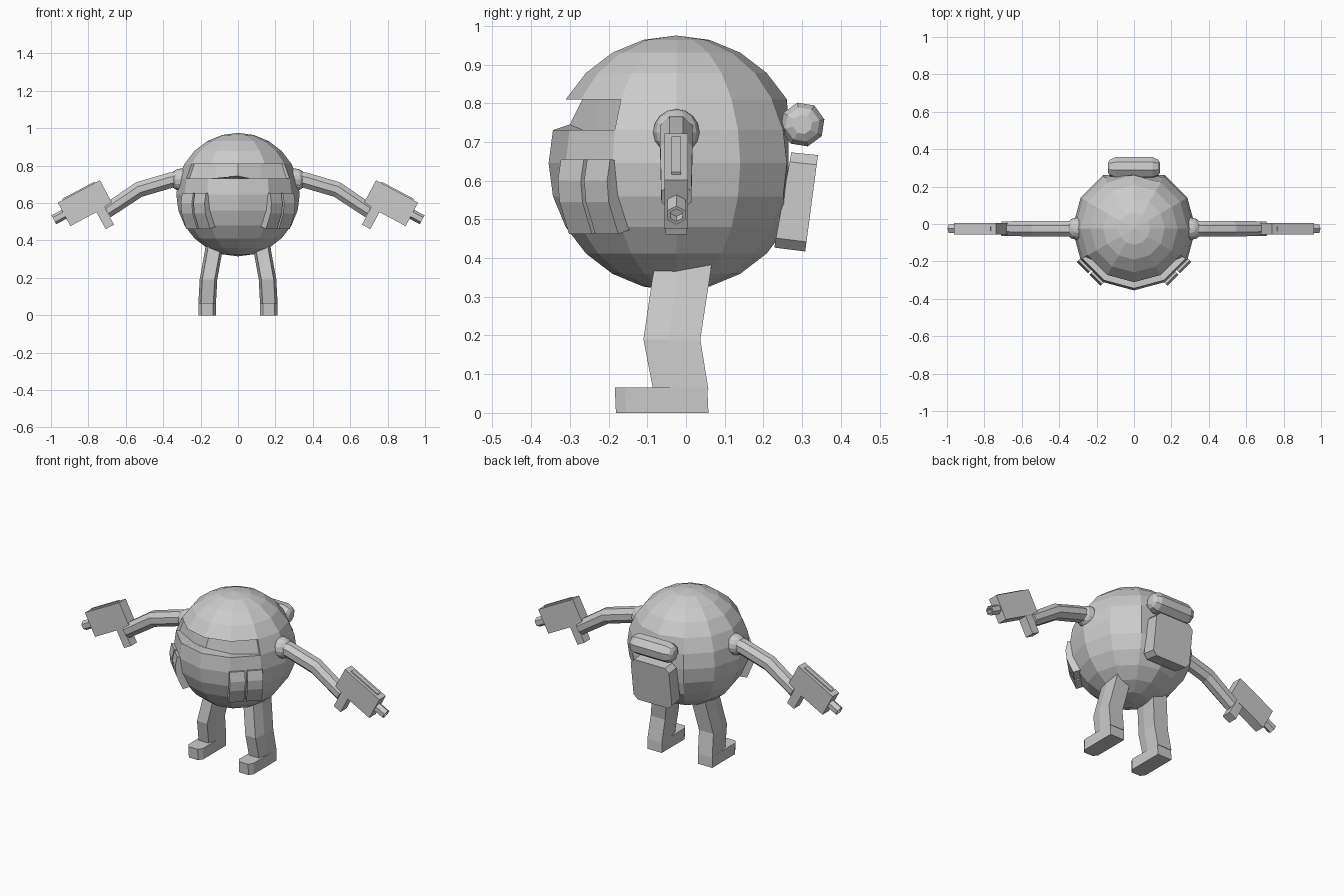
import bpy, bmesh
from math import sin, cos, pi, atan2, radians
from mathutils import Vector, Matrix

if "Cube" in bpy.data.objects:
    bpy.data.objects.remove(bpy.data.objects["Cube"])

CY, CZ, R = -0.025, 0.645, 0.33   # body centre and radius


def finish(bm, name, mirror=False, matrix=None):
    if matrix:
        bm.transform(matrix)
    bmesh.ops.recalc_face_normals(bm, faces=bm.faces)
    me = bpy.data.meshes.new(name)
    bm.to_mesh(me)
    bm.free()
    ob = bpy.data.objects.new(name, me)
    bpy.context.collection.objects.link(ob)
    if mirror:
        m = ob.modifiers.new("mirror", 'MIRROR')
        m.use_axis[0] = True
    return ob


def loft(name, rings, mirror=False, matrix=None):
    """Skin a list of equal-length rings and cap both ends."""
    bm = bmesh.new()
    vr = [[bm.verts.new(p) for p in ring] for ring in rings]
    n = len(rings[0])
    for a, b in zip(vr, vr[1:]):
        for i in range(n):
            j = (i + 1) % n
            bm.faces.new((a[i], a[j], b[j], b[i]))
    bm.faces.new(vr[0])
    bm.faces.new(vr[-1])
    return finish(bm, name, mirror, matrix)


def box(name, u, y, v, mirror=True, matrix=None):
    rings = [[(a, y[0], v[0]), (a, y[1], v[0]), (a, y[1], v[1]), (a, y[0], v[1])] for a in u]
    return loft(name, rings, mirror, matrix)


def ring_x(x, r, n, y=0, z=0, off=0.0):
    return [(x, y + r * cos(2 * pi * (i + off) / n), z + r * sin(2 * pi * (i + off) / n))
            for i in range(n)]


# Round body with a recessed eye slot and flattened back
bm = bmesh.new()
bmesh.ops.create_uvsphere(bm, u_segments=12, v_segments=12, radius=R)


def azimuth(p):
    return atan2(p.x, -p.y)


slot = []
for f in bm.faces:
    c = f.calc_center_median()
    if R * cos(radians(75)) < c.z < R * cos(radians(60)) and abs(azimuth(c)) < radians(60):
        slot.append(f)
res = bmesh.ops.extrude_face_region(bm, geom=slot)
for v in [g for g in res['geom'] if isinstance(g, bmesh.types.BMVert)]:
    k = round(abs(azimuth(v.co)) / radians(30))
    a = azimuth(v.co)
    top = v.co.z > 0.12
    r = ((0.243, 0.24, 0.27) if top else (0.275, 0.245, 0.3))[k]
    z = v.co.z if top else (0.1, 0.073, 0.085)[k]
    v.co = (r * sin(a), -r * cos(a), z)
bmesh.ops.delete(bm, geom=[f for f in slot if f.is_valid], context='FACES')
for v in bm.verts:
    v.co.y = min(v.co.y, 0.29)
finish(bm, "body", matrix=Matrix.Translation((0, CY, CZ)))

# Two curved pouches on each front cheek
prof = [(0.27, 0.648), (0.332, 0.655), (0.343, 0.60), (0.337, 0.545), (0.302, 0.462), (0.255, 0.475)]
out, tan = Vector((sin(pi / 4), -cos(pi / 4), 0)), Vector((cos(pi / 4), sin(pi / 4), 0))
for side, t0, t1 in (("front", -0.09, -0.006), ("side", 0.006, 0.09)):
    rings = [[Vector((0, CY, z)) + out * r + tan * t for r, z in prof] for t in (t0, t1)]
    loft(side + "_pouch", rings, True)

# Shoulders
bm = bmesh.new()
bmesh.ops.create_uvsphere(bm, u_segments=12, v_segments=8, radius=0.06)
finish(bm, "shoulder", True, Matrix.Translation((0.305, CY, 0.725)))

# Arms: eight-sided bent tubes
rings = []
for x, z, tilt, r in ((0.29, 0.732, 10, 0.046), (0.36, 0.722, 15, 0.045),
                      (0.53, 0.672, 24, 0.045), (0.70, 0.558, 30, 0.042)):
    m = Matrix.Translation((x, CY, z)) @ Matrix.Rotation(radians(tilt), 4, 'Y')
    rings.append([m @ Vector(p) for p in ring_x(0, r, 8, off=0.5)])
loft("arm", rings, True)

# Hand guns, built in their own tilted frame (origin at top rear edge)
G = Matrix.Translation((0.738, CY, 0.722)) @ Matrix.Rotation(radians(28), 4, 'Y')
box("gun_body", (0, 0.255), (-0.03, 0.03), (-0.142, 0), matrix=G)
box("gun_rail", (0.03, 0.225), (-0.012, 0.012), (-0.01, 0.007), matrix=G)
box("gun_grip", (0.045, 0.096), (-0.028, 0.028), (-0.245, -0.13), matrix=G)
loft("gun_barrel", [ring_x(u, r, 6, z=-0.071, off=0.5) for u, r in
                    ((0.24, 0.027), (0.317, 0.027), (0.317, 0.018), (0.29, 0.018))], True, G)

# Legs: back half square, tapering to a narrower front
rings = []
for cx, z, yb, ym, yf in ((0.12, 0.41, 0.07, -0.017, -0.075), (0.131, 0.34, 0.06, -0.025, -0.088),
                          (0.158, 0.19, 0.037, -0.046, -0.11), (0.165, 0.06, 0.058, -0.025, -0.085)):
    w, f = 0.047, 0.033
    rings.append([(cx - w, yb, z), (cx + w, yb, z), (cx + w, ym, z),
                  (cx + f, yf, z), (cx - f, yf, z), (cx - w, ym, z)])
loft("leg", rings, True)

# Feet
plan = [(-0.047, 0.058), (0.047, 0.058), (0.047, -0.155), (0.03, -0.181), (-0.03, -0.181), (-0.047, -0.155)]
loft("foot", [[(0.165 + x, y - d, z) for x, y in plan] for z, d in ((0, 0), (0.065, 0.003))], True)

# Backpack: chamfered slab leaning with the back
w, c = 0.125, 0.025
outline = [(-w, c), (-w + c, 0), (w - c, 0), (w, c), (w, 0.25 - c), (w - c, 0.25), (-w + c, 0.25), (-w, 0.25 - c)]
rings = []
for (y0, z0), (y1, z1) in (((0.228, 0.427), (0.272, 0.673)), ((0.308, 0.417), (0.341, 0.666))):
    rings.append([(x, y0 + (y1 - y0) * h / 0.25, z0 + (z1 - z0) * h / 0.25) for x, h in outline])
loft("backpack", rings)

# Bedroll across the top of the backpack
loft("bedroll", [ring_x(x, r, 8, 0.301, 0.745, 0.3) for x, r in
                 ((-0.14, 0.025), (-0.128, 0.045), (-0.1, 0.058), (0.1, 0.058), (0.128, 0.045), (0.14, 0.025))])
